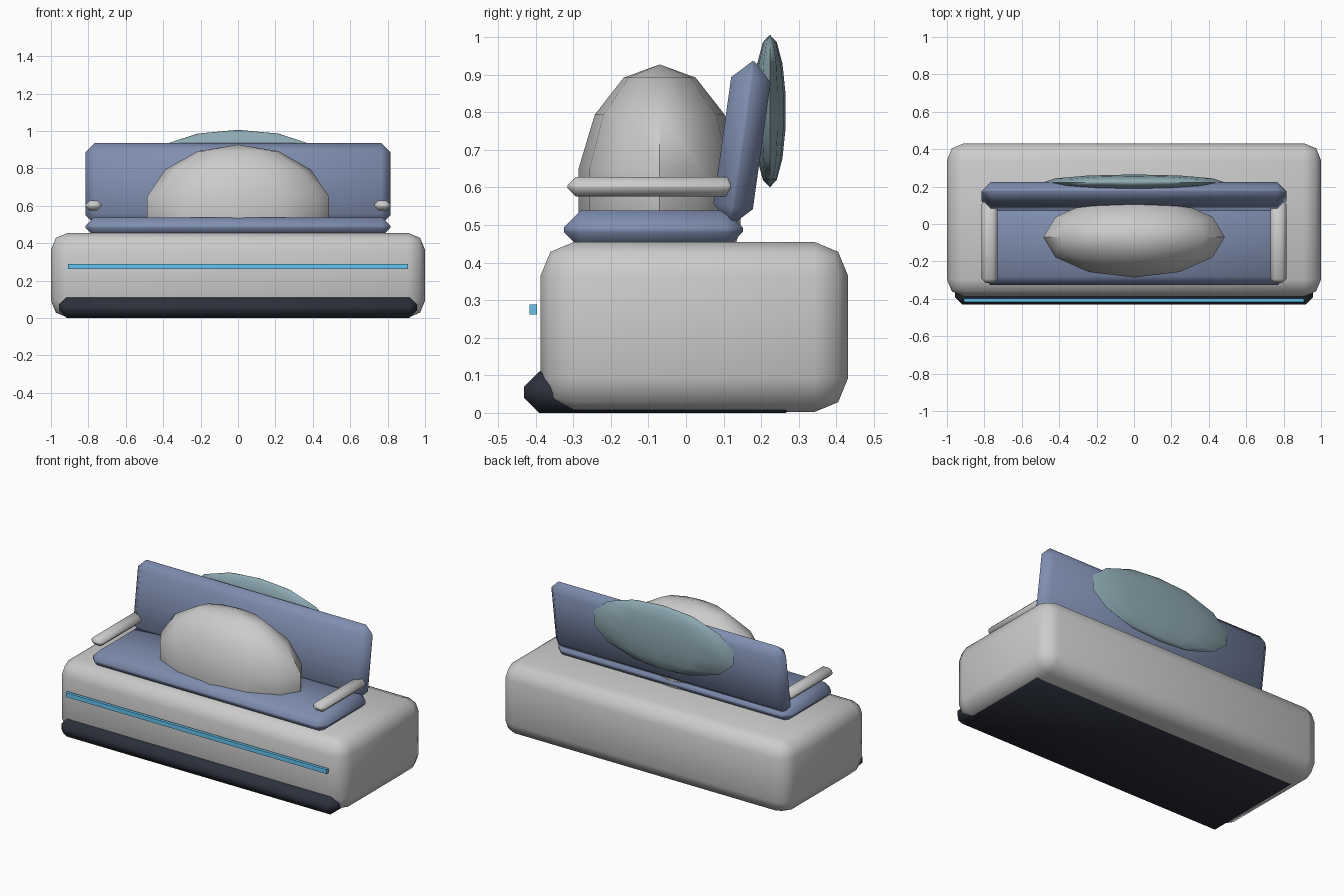
import bpy, bmesh, math
from mathutils import Matrix

if "Cube" in bpy.data.objects:
    bpy.data.objects.remove(bpy.data.objects["Cube"])


def material(name, rgb):
    m = bpy.data.materials.new(name)
    m.diffuse_color = (*rgb, 1)
    m.use_nodes = True
    m.node_tree.nodes["Principled BSDF"].inputs["Base Color"].default_value = m.diffuse_color
    return m


BLUE = material("upholstery_blue", (0.21, 0.27, 0.43))
TEAL = material("teal_grey", (0.27, 0.40, 0.45))
CYAN = material("light_cyan", (0.13, 0.55, 0.85))
DARK = material("dark_trim", (0.025, 0.03, 0.045))


def finish(name, bm, mat, angle):
    me = bpy.data.meshes.new(name)
    bm.to_mesh(me)
    bm.free()
    ob = bpy.data.objects.new(name, me)
    bpy.context.collection.objects.link(ob)
    if mat:
        me.materials.append(mat)
    bpy.ops.object.select_all(action='DESELECT')
    ob.select_set(True)
    bpy.context.view_layer.objects.active = ob
    bpy.ops.object.shade_smooth_by_angle(angle=math.radians(angle))
    return ob


def box(name, x, y, z, mat=None, bevel=0, segments=1, tilt=0, angle=50):
    """Bevelled box from (min, max) ranges, tilted about x through its centre."""
    bm = bmesh.new()
    size = [r[1] - r[0] for r in (x, y, z)]
    bmesh.ops.create_cube(bm, size=1, matrix=Matrix.Diagonal((*size, 1)))
    if bevel:
        bmesh.ops.bevel(bm, geom=bm.edges[:], offset=bevel, segments=segments,
                        profile=0.5, affect='EDGES', clamp_overlap=True)
    centre = [(r[0] + r[1]) / 2 for r in (x, y, z)]
    bm.transform(Matrix.Translation(centre) @ Matrix.Rotation(math.radians(tilt), 4, 'X'))
    return finish(name, bm, mat, angle)


def ellipsoid(name, centre, radii, mat=None):
    """Low-poly sphere, 12 sides and 7 rings, squashed to the given radii."""
    bm = bmesh.new()
    bmesh.ops.create_uvsphere(bm, u_segments=12, v_segments=7, radius=1,
                              matrix=Matrix.Translation(centre) @ Matrix.Diagonal((*radii, 1)))
    return finish(name, bm, mat, 45)


# Main body with rounded edges, and the dark skirt under its front
box("base", (-1, 1), (-0.387, 0.431), (0.002, 0.455), None, 0.09, 2)
box("skirt", (-0.957, 0.957), (-0.431, 0.305), (0, 0.11), DARK, 0.04)

# Light strip floating just off the front
box("light_strip", (-0.908, 0.908), (-0.416, -0.397), (0.262, 0.289), CYAN)

# Seat cushion and leaning backrest
box("seat", (-0.815, 0.815), (-0.325, 0.151), (0.436, 0.538), BLUE, 0.045)
box("backrest", (-0.815, 0.815), (0.096, 0.202), (0.4975, 0.9375), BLUE, 0.05, 1, tilt=-8)

# Armrests on both sides
for side, label in ((-1, "left"), (1, "right")):
    x = sorted((side * 0.729, side * 0.815))
    box("armrest_" + label, x, (-0.315, 0.129), (0.575, 0.628), None, 0.022)

# Large dome on the seat and flat oval pad behind the backrest
ellipsoid("dome", (0, -0.07, 0.572), (0.498, 0.221, 0.355))
ellipsoid("rear_pad", (0, 0.223, 0.803), (0.498, 0.043, 0.203), TEAL)
